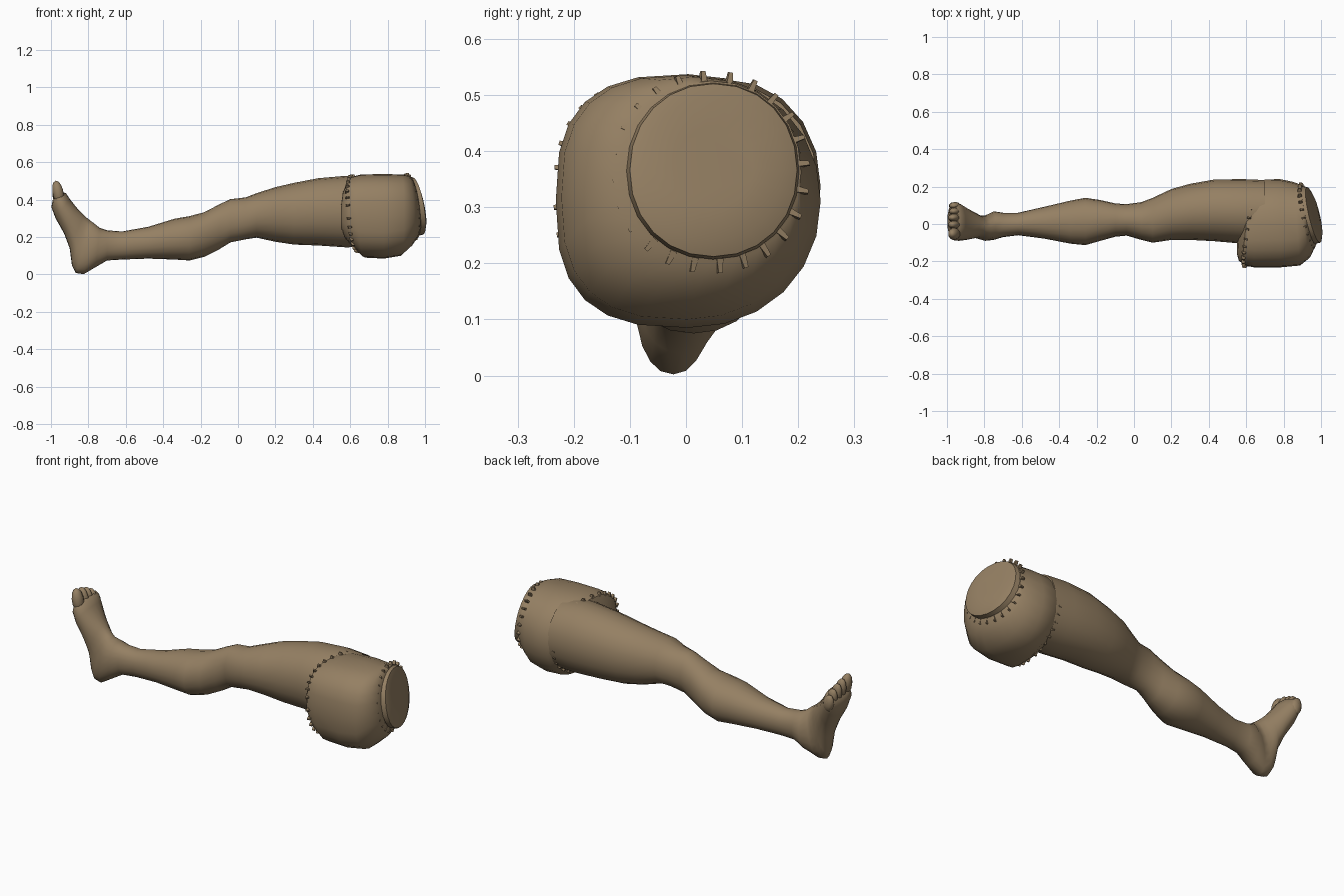
import bpy, bmesh, math
from mathutils import Vector, Matrix

if "Cube" in bpy.data.objects:
    bpy.data.objects.remove(bpy.data.objects["Cube"])

skin = bpy.data.materials.new("tan brown skin")
skin.diffuse_color = (0.30, 0.215, 0.125, 1)
skin.use_nodes = True
skin.node_tree.nodes["Principled BSDF"].inputs["Base Color"].default_value = skin.diffuse_color


def finish(bm, name, angle=50):
    bmesh.ops.recalc_face_normals(bm, faces=bm.faces)
    me = bpy.data.meshes.new(name)
    bm.to_mesh(me)
    bm.free()
    ob = bpy.data.objects.new(name, me)
    bpy.context.collection.objects.link(ob)
    me.materials.append(skin)
    bpy.ops.object.select_all(action='DESELECT')
    ob.select_set(True)
    bpy.context.view_layer.objects.active = ob
    bpy.ops.object.shade_smooth_by_angle(angle=math.radians(angle))
    return ob


def ring_point(r, a):
    # ring: top x,z / bottom x,z / y range / x shift per y / squareness on the -y side
    xt, zt, xb, zb, y0, y1, shear, p = r
    c, s = math.cos(a), math.sin(a)
    e = 2 / p if c < 0 else 2 / 2.1
    u = math.copysign(abs(c) ** e, c)
    v = math.copysign(abs(s) ** e, s)
    y = (y0 + y1) / 2 + u * (y1 - y0) / 2
    t = (v + 1) / 2
    return Vector((xb + (xt - xb) * t + shear * y, y, zb + (zt - zb) * t))


def loft(name, rings, n=20, angle=50):
    bm = bmesh.new()
    loops = [[bm.verts.new(ring_point(r, 2 * math.pi * i / n)) for i in range(n)] for r in rings]
    for a, b in zip(loops, loops[1:]):
        for i in range(n):
            j = (i + 1) % n
            bm.faces.new((a[i], a[j], b[j], b[i]))
    bm.faces.new(loops[0])
    bm.faces.new(loops[-1])
    return finish(bm, name, angle)


def straight(x, zt, zb, y0, y1):
    return (x, zt, x, zb, y0, y1, 0, 2.1)


def turned(xt, zt, xb, zb, y0, y1):
    return (xt, zt, xb, zb, y0, y1, 0, 2.2)


# Leg: thigh, knee, calf, then the rings swing round the heel up the foot
leg = [
    straight(.70, .52, .15, -.10, .235),
    straight(.58, .528, .145, -.105, .24),
    straight(.43, .515, .155, -.092, .238),
    straight(.30, .49, .16, -.085, .215),
    straight(.20, .467, .175, -.085, .187),
    straight(.10, .435, .197, -.10, .14),
    straight(.04, .412, .188, -.085, .117),
    straight(-.04, .403, .172, -.062, .106),
    straight(-.10, .375, .135, -.068, .11),
    straight(-.18, .333, .095, -.09, .128),
    straight(-.26, .312, .075, -.113, .14),
    straight(-.34, .298, .08, -.105, .125),
    straight(-.48, .255, .085, -.078, .092),
    straight(-.62, .23, .08, -.06, .06),
    turned(-.70, .236, -.70, .075, -.07, .06),
    turned(-.74, .25, -.76, .04, -.085, .068),
    turned(-.765, .27, -.825, .002, -.09, .045),
    turned(-.785, .285, -.868, .008, -.08, .045),
    turned(-.805, .30, -.888, .05, -.075, .055),
    turned(-.825, .318, -.90, .14, -.078, .065),
    turned(-.865, .36, -.93, .22, -.085, .085),
    turned(-.90, .405, -.975, .30, -.09, .11),
    turned(-.92, .435, -.998, .36, -.088, .118),
    turned(-.94, .44, -.99, .40, -.075, .105),
]
loft("leg_and_foot", leg)

# Toes: largest on the inner side, shrinking outward
for i, (y, z, r, h) in enumerate([(-.052, .437, .034, .066), (-.004, .43, .023, .062),
                                  (.034, .42, .022, .058), (.068, .407, .021, .053),
                                  (.098, .388, .02, .048)]):
    bm = bmesh.new()
    m = Matrix.Translation((-.962 + .004 * (i > 2), y, z)) @ Matrix.Rotation(-.2, 4, 'Y') \
        @ Matrix.Diagonal((.031, r, h, 1))
    bmesh.ops.create_uvsphere(bm, u_segments=10, v_segments=7, radius=1, matrix=m)
    finish(bm, f"toe_{i + 1}")

# Hip: rounded block bulging to the inner side
hip = [
    (.55, .36, .55, .25, -.16, -.04, 0, 2.2),
    (.565, .44, .575, .195, -.195, .09, .05, 2.4),
    (.60, .52, .635, .13, -.222, .20, .12, 2.7),
    (.66, .535, .68, .09, -.232, .238, .12, 2.8),
    (.78, .537, .78, .085, -.232, .24, 0, 2.8),
    (.87, .535, .87, .10, -.222, .225, -.08, 2.7),
    (.905, .532, .925, .15, -.18, .212, -.14, 2.4),
    (.925, .525, .965, .20, -.115, .205, -.22, 2.1),
]
loft("hip", hip, 24)

# Cut end: slightly domed disc
cap = [
    (.92, .522, .97, .207, -.106, .202, -.23, 2.1),
    (.945, .520, .998, .212, -.10, .198, -.23, 2.1),
    (.955, .495, 1.005, .24, -.075, .172, -.23, 2.1),
    (.965, .44, 1.0, .30, -.02, .12, -.23, 2.1),
]
loft("stump_cap", cap, 24, 35)


def stitches(name, ring, count, along, out):
    # Small tapered wedges standing out of the surface along a seam
    bm = bmesh.new()
    for i in range(count):
        a = 2 * math.pi * (i + .3) / count
        p = ring_point(ring, a)
        side = (ring_point(ring, a + .03) - ring_point(ring, a - .03)).normalized()
        axis = Vector((1, 0, 0))
        normal = side.cross(axis).normalized()
        if normal.dot(p - Vector((p.x, (ring[4] + ring[5]) / 2, (ring[1] + ring[3]) / 2))) < 0:
            normal.negate()
        axis = normal.cross(side).normalized()
        m = Matrix((side, axis, normal)).transposed().to_4x4()
        m.translation = p
        verts = bmesh.ops.create_cube(bm, size=1)['verts']
        for v in verts:
            taper = .6 if v.co.z > 0 else 1
            v.co = m @ Vector((v.co.x * .012 * taper, v.co.y * along * taper, v.co.z * out * 2))
    finish(bm, name, 20)


stitches("thigh_seam_stitches", (.61, .524, .645, .125, -.225, .225, .16, 2.7), 32, .024, .011)
stitches("stump_seam_stitches", (.912, .53, .955, .195, -.118, .208, -.2, 2.1), 24, .024, .013)
